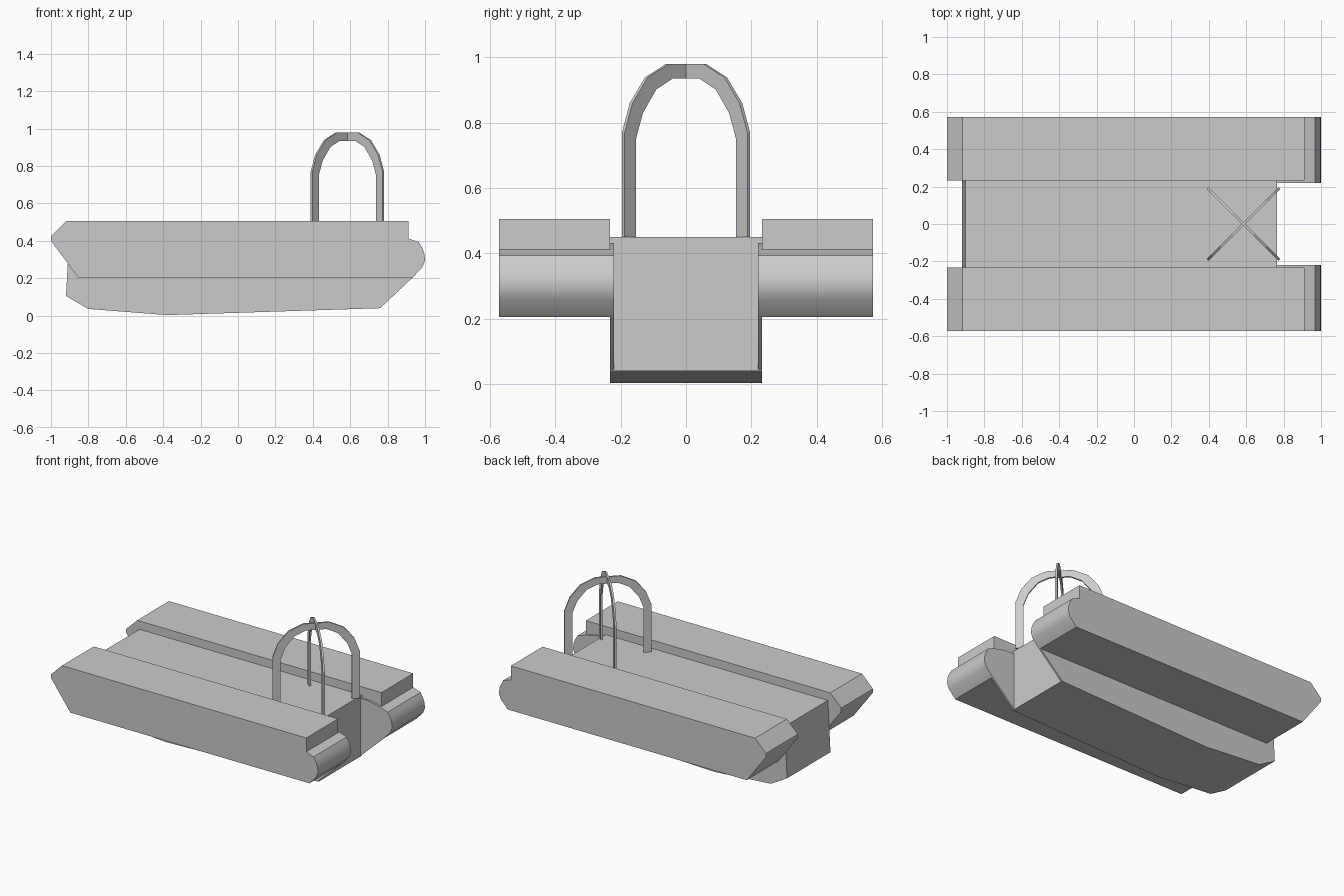
import bpy
import bmesh
import math
from mathutils import Matrix, Vector

cube = bpy.data.objects.get("Cube")
if cube:
    bpy.data.objects.remove(cube, do_unlink=True)

grey = bpy.data.materials.new("plain grey")
grey.use_nodes = True
colour = (0.6, 0.6, 0.6, 1)
grey.diffuse_color = colour
grey.node_tree.nodes["Principled BSDF"].inputs["Base Color"].default_value = colour


def extrude_profile(name, profile, y0, y1, smooth=False, matrix=Matrix()):
    """Extrude an x-z outline between two y positions."""
    bm = bmesh.new()
    face = bm.faces.new([bm.verts.new((x, y0, z)) for x, z in profile])
    result = bmesh.ops.extrude_face_region(bm, geom=[face])
    verts = [v for v in result["geom"] if isinstance(v, bmesh.types.BMVert)]
    bmesh.ops.translate(bm, verts=verts, vec=Vector((0, y1 - y0, 0)))
    bmesh.ops.recalc_face_normals(bm, faces=bm.faces)
    bm.transform(matrix)
    mesh = bpy.data.meshes.new(name)
    bm.to_mesh(mesh)
    bm.free()
    mesh.materials.append(grey)
    obj = bpy.data.objects.new(name, mesh)
    bpy.context.collection.objects.link(obj)
    if smooth:
        bpy.ops.object.select_all(action='DESELECT')
        obj.select_set(True)
        bpy.context.view_layer.objects.active = obj
        bpy.ops.object.shade_smooth_by_angle(angle=math.radians(38))
    return obj


# Central hull with a shallow keel
hull = [(-0.92, 0.105), (-0.8, 0.036), (-0.38, 0.003), (0.765, 0.04),
        (0.765, 0.45), (-0.9, 0.45)]
extrude_profile("hull", hull, -0.232, 0.232)

# Rounded end shared by the side pods and the hull's end plates
round_end = [(0.967, 0.393), (0.985, 0.363), (0.997, 0.33), (1.0, 0.295),
             (0.985, 0.258), (0.935, 0.205)]
pod = [(-0.855, 0.205), (-1, 0.4), (-1, 0.425), (-0.918, 0.506),
       (0.912, 0.506), (0.912, 0.412)] + round_end
plate = [(0.765, 0.045), (0.765, 0.432), (0.83, 0.43), (0.912, 0.412)] + round_end

# Side pods and end plates, one per side
for side, name in ((1, "back"), (-1, "front")):
    extrude_profile(name + "_pod", pod, side * 0.232, side * 0.572, smooth=True)
    extrude_profile(name + "_end_plate", plate, side * 0.22, side * 0.232, smooth=True)

# Two crossed hoops of flat bar
outer = [(0.192, 0.45), (0.192, 0.77), (0.168, 0.86), (0.122, 0.938), (0.057, 0.98)]
inner = [(0.157, 0.45), (0.157, 0.752), (0.136, 0.83), (0.095, 0.902), (0.045, 0.935)]
outline = outer + [(-x, z) for x, z in reversed(outer)]
outline += [(-x, z) for x, z in inner] + inner[::-1]
hoop = [(x * math.sqrt(2), z) for x, z in outline]
for name, angle in (("rising_hoop", 45), ("falling_hoop", -45)):
    place = Matrix.Translation((0.585, 0, 0)) @ Matrix.Rotation(math.radians(angle), 4, 'Z')
    extrude_profile(name, hoop, -0.006, 0.006, matrix=place)
